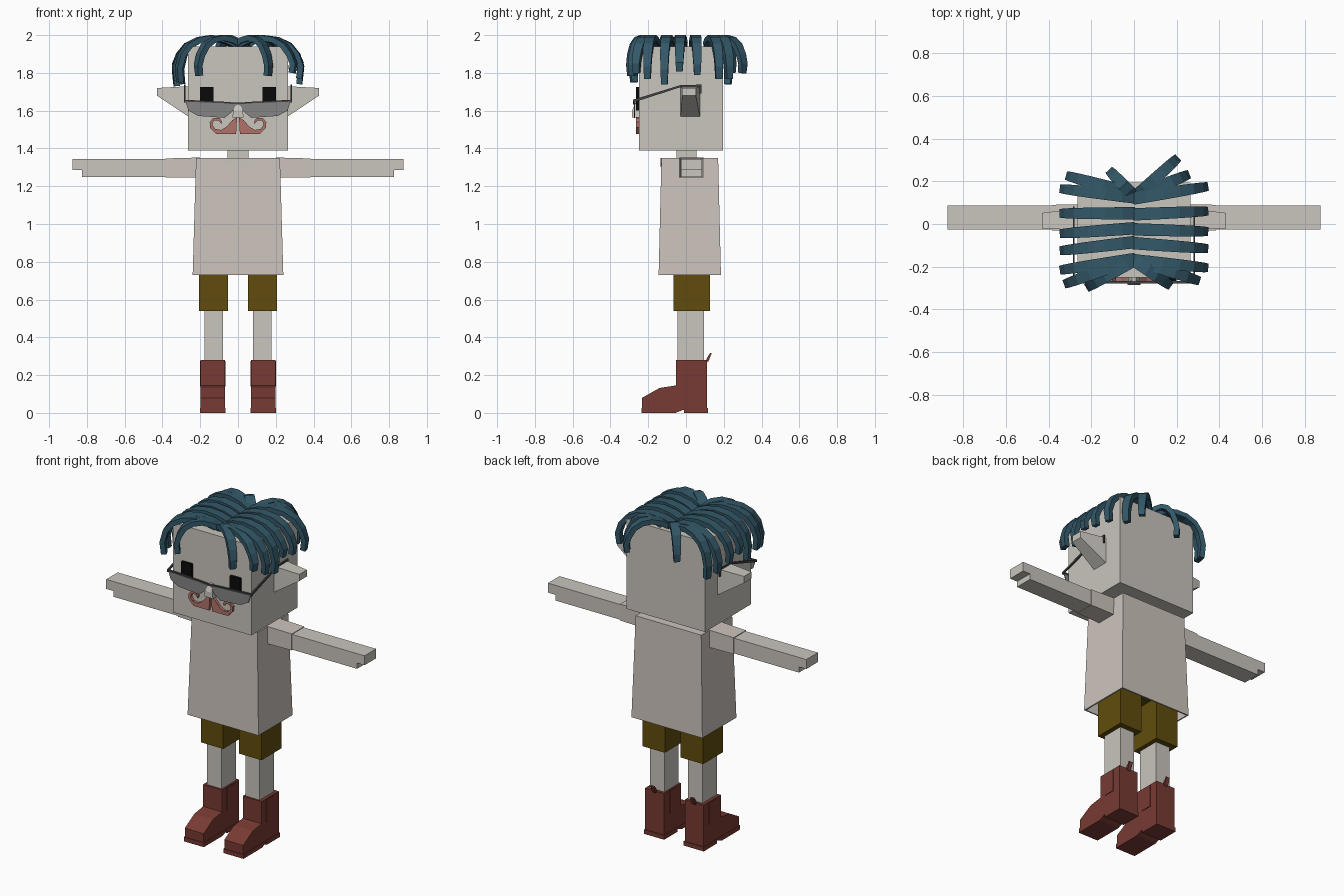
import bpy, bmesh
from mathutils import Vector

cube = bpy.data.objects.get("Cube")
if cube:
    bpy.data.objects.remove(cube, do_unlink=True)


def material(name, *srgb):
    lin = [c / 12.92 if c < 0.04 else ((c + 0.055) / 1.055) ** 2.4 for c in srgb]
    m = bpy.data.materials.new(name)
    m.use_nodes = True
    m.diffuse_color = (*lin, 1)
    bsdf = next(n for n in m.node_tree.nodes if n.type == 'BSDF_PRINCIPLED')
    bsdf.inputs["Base Color"].default_value = (*lin, 1)
    bsdf.inputs["Roughness"].default_value = 0.8
    return m


SKIN = material("pale skin", 0.79, 0.775, 0.745)
SHIRT = material("off white cloth", 0.80, 0.765, 0.74)
SHORTS = material("olive cloth", 0.38, 0.30, 0.05)
BOOTS = material("red brown leather", 0.47, 0.23, 0.20)
HAIR = material("dark teal hair", 0.20, 0.345, 0.41)
BEARD = material("dusty pink hair", 0.69, 0.45, 0.41)
LENS = material("grey glass", 0.52, 0.52, 0.52)
FRAME = material("dark grey metal", 0.27, 0.27, 0.28)
BLACK = material("black", 0.04, 0.04, 0.04)


def loft(name, rings, mat, mirror=False, caps=(True, True)):
    """Skin a list of equal-length point rings into one mesh."""
    bm = bmesh.new()
    loops = [[bm.verts.new(p) for p in ring] for ring in rings]
    n = len(loops[0])
    for a, b in zip(loops, loops[1:]):
        for i in range(n):
            j = (i + 1) % n
            bm.faces.new((a[i], a[j], b[j], b[i]))
    if caps[0]:
        bm.faces.new(loops[0])
    if caps[1]:
        bm.faces.new(loops[-1])
    bmesh.ops.recalc_face_normals(bm, faces=bm.faces)
    mesh = bpy.data.meshes.new(name)
    bm.to_mesh(mesh)
    bm.free()
    mesh.materials.append(mat)
    ob = bpy.data.objects.new(name, mesh)
    bpy.context.collection.objects.link(ob)
    if mirror:
        mod = ob.modifiers.new("mirror", 'MIRROR')
        mod.use_mirror_merge = False
    return ob


def rect_z(x0, x1, y0, y1, z):
    return [(x0, y0, z), (x1, y0, z), (x1, y1, z), (x0, y1, z)]


def rect_x(x, y0, y1, z0, z1):
    return [(x, y0, z0), (x, y1, z0), (x, y1, z1), (x, y0, z1)]


def box(name, x0, x1, y0, y1, z0, z1, mat, mirror=False):
    return loft(name, [rect_z(x0, x1, y0, y1, z) for z in (z0, z1)], mat, mirror)


def front_plate(name, pts, y0, y1, mat, mirror=False):
    return loft(name, [[(x, y, z) for x, z in pts] for y in (y0, y1)], mat, mirror)


def side_plate(name, pts, x0, x1, mat, mirror=False):
    return loft(name, [[(x, y, z) for y, z in pts] for x in (x0, x1)], mat, mirror)


# Head, neck and ears
box("head", -0.265, 0.265, -0.25, 0.195, 1.39, 1.94, SKIN)
box("neck", -0.055, 0.055, -0.05, 0.055, 1.33, 1.40, SKIN)
loft("ears", [rect_x(0.25, -0.03, 0.075, 1.56, 1.73),
              rect_x(0.43, -0.02, 0.052, 1.68, 1.72)], SKIN, True)
loft("nose", [rect_z(-0.03, 0.03, -0.285, -0.24, 1.565),
              rect_z(-0.025, 0.025, -0.285, -0.24, 1.60),
              rect_z(-0.009, 0.009, -0.27, -0.24, 1.64)], SKIN)
box("eyes", 0.13, 0.2, -0.266, -0.24, 1.60, 1.725, BLACK, True)

# Curled moustache
front_plate("moustache", [
    (0.005, 1.565), (0.03, 1.55), (0.06, 1.515), (0.09, 1.498), (0.12, 1.503),
    (0.136, 1.525), (0.128, 1.548), (0.105, 1.548), (0.088, 1.53),
    (0.085, 1.545), (0.10, 1.562), (0.13, 1.562), (0.15, 1.54), (0.148, 1.51),
    (0.115, 1.476), (0.01, 1.476)], -0.266, -0.245, BEARD, True)

# Glasses
front_plate("lenses", [
    (0.005, 1.635), (0.07, 1.643), (0.28, 1.653), (0.262, 1.60), (0.21, 1.572),
    (0.07, 1.562), (0.03, 1.595)], -0.276, -0.27, LENS, True)
front_plate("brow_rims", [
    (0, 1.633), (0.07, 1.639), (0.285, 1.648), (0.285, 1.658), (0.07, 1.647),
    (0, 1.642)], -0.28, -0.268, FRAME, True)
side_plate("glasses_arms", [
    (-0.28, 1.658), (-0.03, 1.735), (0.082, 1.738), (0.082, 1.69),
    (0.072, 1.69), (0.072, 1.728), (-0.03, 1.724), (-0.28, 1.643)],
    0.278, 0.286, FRAME, True)

# Shirt: an open-bottomed flared shell with sleeves and a scooped neck
shirt = loft("shirt", [rect_z(-0.24, 0.24, -0.145, 0.185, 0.73),
                       rect_z(-0.222, 0.222, -0.13, 0.17, 1.35)],
             SHIRT, caps=(False, True))
shell = shirt.modifiers.new("thickness", 'SOLIDIFY')
shell.thickness = 0.012
shell.offset = -1
loft("sleeves", [rect_x(0.2, -0.034, 0.092, 1.245, 1.352),
                 rect_x(0.385, -0.03, 0.09, 1.247, 1.347)], SHIRT, True)
front_plate("neckline", [
    (-0.085, 1.349), (-0.07, 1.325), (-0.035, 1.307), (0, 1.302),
    (0.035, 1.307), (0.07, 1.325), (0.085, 1.349)], -0.135, -0.128, SKIN)

# Arms, with a notch under the fingertips
loft("arms", [[(x, y, z) for x, z in [
    (0.36, 1.25), (0.825, 1.25), (0.825, 1.285), (0.875, 1.285),
    (0.875, 1.343), (0.36, 1.343)]] for y in (-0.026, 0.086)], SKIN, True)

# Shorts and legs
box("shorts_legs", 0.054, 0.206, -0.066, 0.128, 0.54, 0.80, SHORTS, True)
box("shorts_waist", -0.206, 0.206, -0.066, 0.128, 0.80, 0.92, SHORTS)
box("legs", 0.08, 0.178, -0.044, 0.095, 0.25, 0.56, SKIN, True)

# Boots
side_plate("boots", [
    (-0.232, 0.015), (-0.232, 0.08), (-0.14, 0.132), (-0.054, 0.145),
    (-0.054, 0.28), (0.112, 0.28), (0.112, 0.015)], 0.07, 0.198, BOOTS, True)
side_plate("boot_soles", [
    (-0.236, 0), (-0.236, 0.026), (0.117, 0.026), (0.117, 0),
    (-0.01, 0), (-0.01, 0.018), (-0.055, 0)], 0.066, 0.202, BOOTS, True)
for side, x in (("inner", 0.066), ("outer", 0.196)):
    box(side + "_boot_panels", x, x + 0.006, -0.01, 0.06, 0.14, 0.275, BOOTS, True)
side_plate("boot_pull_tabs", [
    (0.108, 0.265), (0.12, 0.275), (0.136, 0.315), (0.128, 0.318),
    (0.108, 0.285)], 0.122, 0.146, BOOTS, True)

# Hair: tapered locks arching from the centre parting: (fraction outward, height)
ARCH = [(0, 1.95), (0.17, 1.973), (0.4, 1.985), (0.62, 1.975), (0.8, 1.945),
        (0.92, 1.895)]


def lock(name, root, tip, tip_z):
    root, tip = Vector(root), Vector(tip)
    out = tip - root
    side = Vector((-out.y, out.x, 0)).normalized()
    profile = ARCH + [(0.98, (1.895 + tip_z) / 2), (0.955, tip_z)]
    path = [Vector((*(root + out * f), z)) for f, z in profile]
    rings = []
    for i, p in enumerate(path):
        run = path[min(i + 1, len(path) - 1)] - path[max(i - 1, 0)]
        up = run.normalized().cross(side) * 0.015
        t = i / (len(path) - 1)
        wide = side * (0.029 - 0.012 * t * t)
        rings.append([p - wide - up, p + wide - up, p + wide + up, p - wide + up])
    return loft(name, rings, HAIR)


# Side locks, then the locks that fan over the back and forehead
SIDE = [(0.125, 0.165, 1.77), (0.05, 0.05, 1.79), (-0.02, -0.045, 1.81),
        (-0.085, -0.125, 1.74), (-0.165, -0.215, 1.77)]
for i, (y0, y1, z) in enumerate(SIDE):
    lock(f"left_lock_{i}", (0, y0 - 0.005), (0.34, y1 + 0.01), z)
    lock(f"right_lock_{i}", (0, y0), (-0.34, y1), z - 0.01)

FAN = [("left_back_lock_long", (0.02, 0.14), (0.20, 0.305), 1.80),
       ("left_back_lock", (0.05, 0.15), (0.25, 0.23), 1.77),
       ("right_back_lock", (-0.01, 0.14), (-0.11, 0.245), 1.80),
       ("right_back_lock_wide", (-0.03, 0.15), (-0.31, 0.225), 1.74),
       ("left_forehead_lock", (0, -0.17), (0.165, -0.285), 1.785),
       ("left_temple_lock", (0.01, -0.17), (0.30, -0.265), 1.80),
       ("right_forehead_lock", (0, -0.17), (-0.215, -0.295), 1.785),
       ("right_temple_lock", (-0.02, -0.17), (-0.32, -0.28), 1.75)]
for args in FAN:
    lock(*args)
